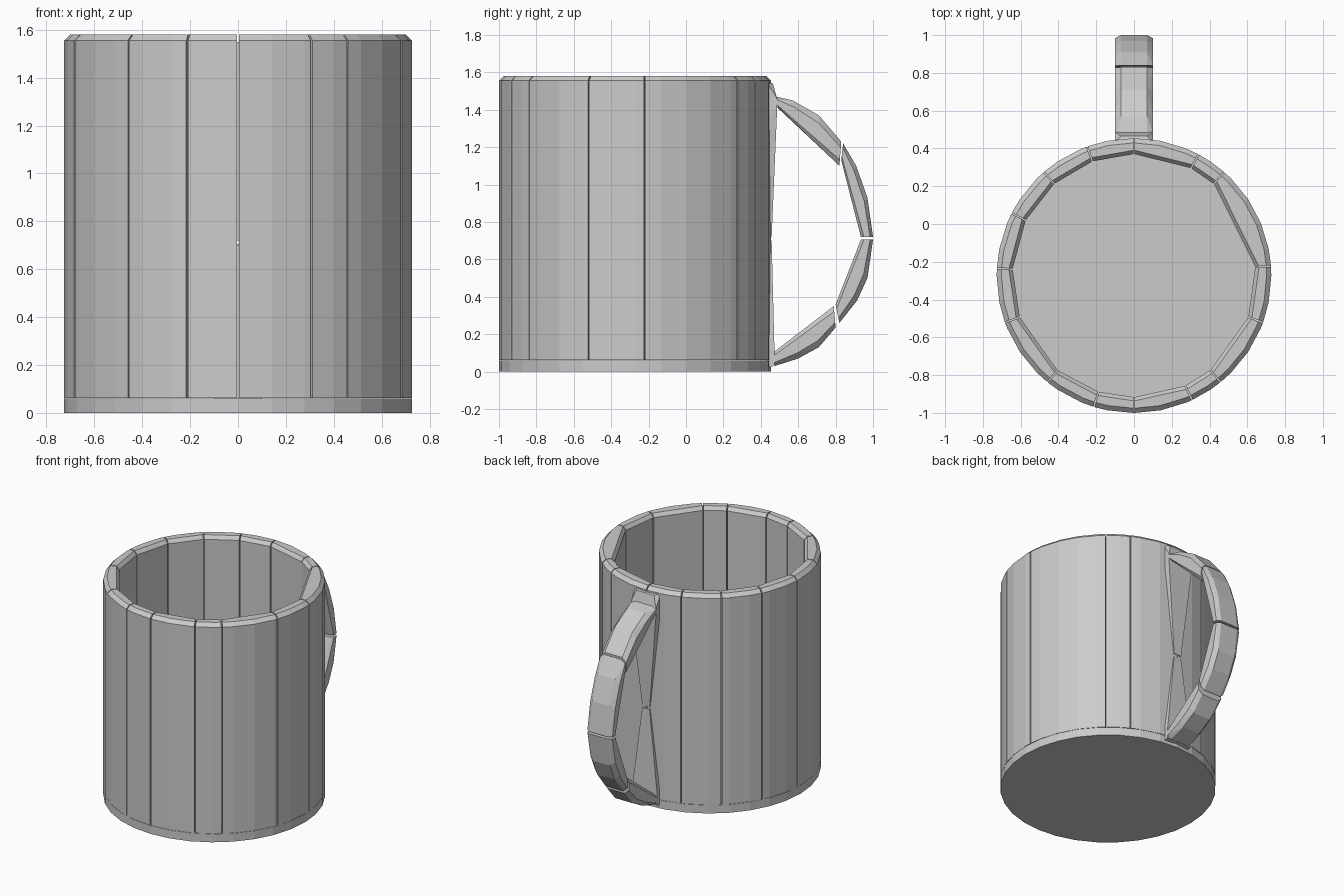
import bpy, bmesh, math
from mathutils import Vector

cube = bpy.data.objects.get("Cube")
if cube:
    bpy.data.objects.remove(cube, do_unlink=True)

grey = bpy.data.materials.new("plain_grey")
grey.use_nodes = True
colour = (0.6, 0.6, 0.6, 1)
grey.diffuse_color = colour
grey.node_tree.nodes["Principled BSDF"].inputs["Base Color"].default_value = colour

CENTRE_Y = -0.273
RADIUS, INNER = 0.727, 0.643
HEIGHT, FLOOR, CHAMFER = 1.58, 0.06, 0.025
STEP = 11.25


def hull(name, points):
    """Make a flat-shaded convex block around the points."""
    bm = bmesh.new()
    for p in points:
        bm.verts.new(p)
    res = bmesh.ops.convex_hull(bm, input=bm.verts)
    loose = {g for g in res["geom_interior"] + res["geom_unused"]
             if isinstance(g, bmesh.types.BMVert)}
    bmesh.ops.delete(bm, geom=list(loose), context='VERTS')
    bmesh.ops.dissolve_limit(bm, angle_limit=0.01, verts=bm.verts, edges=bm.edges)
    bmesh.ops.recalc_face_normals(bm, faces=bm.faces)
    mesh = bpy.data.meshes.new(name)
    bm.to_mesh(mesh)
    bm.free()
    mesh.materials.append(grey)
    ob = bpy.data.objects.new(name, mesh)
    bpy.context.collection.objects.link(ob)
    return ob


def polar(radius, degrees, z):
    a = math.radians(degrees)
    return Vector((radius * math.cos(a), CENTRE_Y + radius * math.sin(a), z))


# Base slab
hull("base", [polar(RADIUS, i * STEP, z) for i in range(32) for z in (0, FLOOR)])

# Wall staves: curved outside, flat inside, chamfered rim, narrow gaps
seams = [-160, -129, -107, -90, -65, -51, -20, 4, 49, 62, 90, 110, 131, 153, 177, 200]
GAP = 0.3
for i, (start, end) in enumerate(zip(seams, seams[1:])):
    a, b = start + GAP, end - GAP
    angles = [a] + [k * STEP for k in range(-16, 20) if a < k * STEP < b] + [b]
    pts = []
    for t in angles:
        pts += [polar(RADIUS, t, FLOOR + 0.002), polar(RADIUS, t, HEIGHT - CHAMFER),
                polar(RADIUS - 0.025, t, HEIGHT)]
    for t in (a, b):
        pts += [polar(INNER, t, FLOOR + 0.002), polar(INNER, t, HEIGHT - CHAMFER),
                polar(INNER + 0.02, t, HEIGHT)]
    hull(f"wall_stave_{i + 1}", pts)

# Handle blocks: outer curve and straight inner edge as (y, z)
blocks = {
    "handle_top": ([(0.48, 1.47), (0.57, 1.45), (0.71, 1.37), (0.83, 1.23)],
                   (0.49, 1.41), (0.82, 1.10)),
    "handle_upper": ([(0.84, 1.22), (0.91, 1.10), (0.97, 0.93), (1.0, 0.72)],
                     (0.83, 1.13), (0.935, 0.72)),
    "handle_lower": ([(1.0, 0.705), (0.97, 0.50), (0.915, 0.38), (0.82, 0.26)],
                     (0.935, 0.705), (0.80, 0.36)),
    "handle_bottom": ([(0.80, 0.235), (0.71, 0.13), (0.60, 0.07), (0.475, 0.03)],
                      (0.79, 0.35), (0.47, 0.105)),
}
for name, (outer, first, last) in blocks.items():
    pts = []
    for k, o in enumerate(outer):
        o = Vector(o)
        inner = Vector(first).lerp(Vector(last), k / (len(outer) - 1))
        for f, half in ((0, 0.07), (0.25, 0.1), (0.75, 0.1), (1, 0.075)):
            p = o.lerp(inner, f)
            pts += [(s * half, p.x, p.y) for s in (-1, 1)]
    hull(name, pts)

# Slim roots that taper down the wall between the handle ends
roots = {
    "handle_root_top": [(0.1, 0.43, 1.55), (0.1, 0.43, 1.36), (0.07, 0.465, 1.54),
                        (0.1, 0.487, 1.46), (0.1, 0.487, 1.40),
                        (0.03, 0.44, 0.72), (0.03, 0.458, 0.72)],
    "handle_root_bottom": [(0.1, 0.43, 0.02), (0.1, 0.43, 0.14), (0.1, 0.473, 0.03),
                           (0.1, 0.473, 0.11), (0.03, 0.44, 0.7), (0.03, 0.458, 0.7)],
}
for name, half in roots.items():
    hull(name, [(s * x, y, z) for x, y, z in half for s in (-1, 1)])
